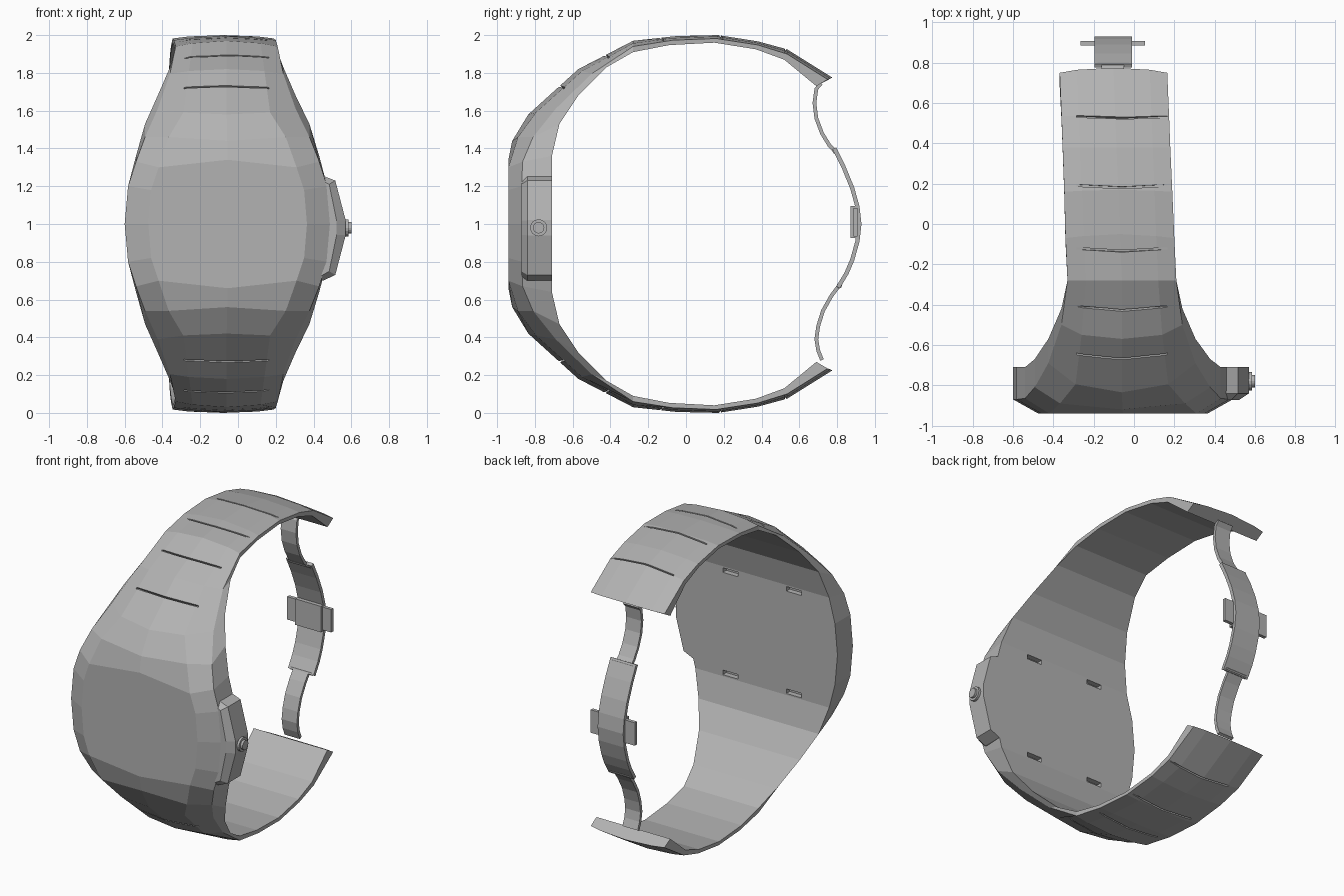
import bpy, bmesh, math
from mathutils import Vector

if "Cube" in bpy.data.objects:
    bpy.data.objects.remove(bpy.data.objects["Cube"])

steel = bpy.data.materials.new("grey_metal")
steel.diffuse_color = (0.45, 0.45, 0.45, 1)
steel.use_nodes = True
steel.node_tree.nodes["Principled BSDF"].inputs["Base Color"].default_value = steel.diffuse_color


def finish(bm, name):
    """Turn a bmesh into a flat shaded grey object."""
    bmesh.ops.recalc_face_normals(bm, faces=bm.faces)
    me = bpy.data.meshes.new(name)
    bm.to_mesh(me)
    bm.free()
    ob = bpy.data.objects.new(name, me)
    me.materials.append(steel)
    bpy.context.collection.objects.link(ob)
    return ob


def loft(bm, rings):
    """Skin closed rings of points and cap both ends."""
    vs = [[bm.verts.new(p) for p in r] for r in rings]
    n = len(vs[0])
    for a, b in zip(vs, vs[1:]):
        for i in range(n):
            j = (i + 1) % n
            bm.faces.new((a[i], a[j], b[j], b[i]))
    bm.faces.new(vs[0])
    bm.faces.new(vs[-1])


def box(bm, x, y, z, sx, sy, sz):
    rings = [[(x + a * sx / 2, y + b * sy / 2, z + c * sz / 2)
              for b, c in ((-1, -1), (1, -1), (1, 1), (-1, 1))] for a in (-1, 1)]
    loft(bm, rings)


def ribbon(name, path, thick, x0, x1):
    """Curved strip following a (y, z) path."""
    pts = [Vector(p) for p in path]
    rings = []
    for i, p in enumerate(pts):
        t = (pts[min(i + 1, len(pts) - 1)] - pts[max(i - 1, 0)]).normalized()
        n = Vector((-t.y, t.x)) * thick / 2
        a, b = p + n, p - n
        rings.append([(x0, a.x, a.y), (x1, a.x, a.y), (x1, b.x, b.y), (x0, b.x, b.y)])
    bm = bmesh.new()
    loft(bm, rings)
    return finish(bm, name)


def cylinder_x(name, x0, x1, y, z, r, sides=16):
    bm = bmesh.new()
    loft(bm, [[(x, y + r * math.cos(k * math.tau / sides), z + r * math.sin(k * math.tau / sides))
               for k in range(sides)] for x in (x0, x1)])
    return finish(bm, name)


# Case and strap: centre x, half width, face half width,
# then inner, side edge, face edge and ridge points as (y, height above middle)
stations = [
    (-.055, .545, .42, (-.71, 0), (-.87, 0), (-.94, 0), (-.94, 0)),
    (-.055, .527, .405, (-.71, .2), (-.87, .2), (-.94, .18), (-.94, .19)),
    (-.055, .485, .365, (-.71, .36), (-.865, .33), (-.94, .30), (-.94, .34)),
    (-.057, .435, .31, (-.67, .53), (-.81, .46), (-.89, .46), (-.92, .44)),
    (-.06, .365, .23, (-.57, .68), (-.69, .61), (-.795, .59), (-.835, .58)),
    (-.06, .30, .20, (-.42, .83), (-.50, .795), (-.55, .81), (-.57, .82)),
    (-.06, .27, .18, (-.28, .91), (-.28, .94), (-.28, .957), (-.28, .97)),
    (-.07, .27, .18, (-.09, .947), (-.07, .973), (-.06, .985), (-.05, .995)),
    (-.078, .268, .18, (.15, .96), (.16, .982), (.165, .993), (.17, 1.0)),
    (-.087, .267, .18, (.37, .925), (.38, .948), (.38, .958), (.38, .967)),
    (-.093, .267, .18, (.52, .87), (.535, .90), (.535, .914), (.535, .925)),
    (-.102, .267, .18, (.69, .73), (.75, .765), (.765, .77), (.775, .775)),
]


def ring(st, s):
    cx, w, fw, inner, side, face, ridge = st
    xs = (-w, -w, -fw, 0, fw, w, w)
    ps = (inner, side, face, ridge, face, side, inner)
    return [(cx + x, p[0], 1 + s * p[1]) for x, p in zip(xs, ps)]


bm = bmesh.new()
loft(bm, [ring(s, -1) for s in reversed(stations[1:])] + [ring(s, 1) for s in stations])
body = finish(bm, "case_and_strap")

# Cutter for shallow chevron grooves across the strap and slots in the case back
bm = bmesh.new()
grooves = [(-.67, .73, 42, .04), (-.43, .895, 30, .03), (-.135, .987, 8, .02),
           (.18, 1.0, -4, .02), (.525, .926, -18, .022)]
for y, h, ang, depth in grooves:
    a = math.radians(ang)
    t, n = Vector((math.cos(a), math.sin(a))), Vector((-math.sin(a), math.cos(a)))
    for s in (-1, 1):
        rings = []
        for x, bend in ((-.285, .012), (-.06, 0), (.165, .012)):
            c = Vector((y, h)) + t * bend
            q = [c + t * u * .005 + n * v
                 for u, v in ((-1, -depth), (1, -depth), (1, .05), (-1, .05))]
            rings.append([(x, p.x, 1 + s * p.y) for p in q])
        loft(bm, rings)
for sx in (-1, 1):
    for sz in (-1, 1):
        box(bm, -.055 + sx * .23, -.71, 1 + sz * .335, .11, .07, .03)
cutter = finish(bm, "groove_cutter")
cutter.hide_render = True
mod = body.modifiers.new("grooves", 'BOOLEAN')
mod.operation = 'DIFFERENCE'
mod.solver = 'EXACT'
mod.object = cutter
bpy.context.view_layer.objects.active = body
bpy.ops.object.modifier_apply(modifier=mod.name)
bpy.data.objects.remove(cutter)

# Crown guard with a bevelled front edge
outline = [(.40, 1.26), (.45, 1.255), (.515, 1.23), (.57, 1.02), (.57, .94),
           (.515, .73), (.45, .70), (.40, .70)]
bm = bmesh.new()
loft(bm, [[(x, -.71, z) for x, z in outline],
          [(x, -.84, z) for x, z in outline],
          [(.40 + (x - .40) * .72, -.872, .98 + (z - .98) * .92) for x, z in outline]])
finish(bm, "crown_guard")

# Winding crown
cylinder_x("crown_stem", .55, .585, -.78, .98, .045)
cylinder_x("crown_cap", .58, .60, -.78, .98, .03)

# Folding clasp: two narrow arms, a wide bowed plate and side buttons
ribbon("upper_clasp_arm", [(.715, 1.745), (.69, 1.715), (.68, 1.64), (.69, 1.56), (.72, 1.48),
                           (.76, 1.415), (.795, 1.38)], .02, -.16, -.05)
ribbon("clasp_plate", [(.785, 1.40), (.835, 1.30), (.88, 1.19), (.908, 1.09), (.918, 1.0),
                       (.908, .91), (.88, .81), (.85, .74), (.805, .665)], .022, -.195, -.01)
ribbon("lower_clasp_arm", [(.815, .68), (.77, .62), (.725, .54), (.70, .46), (.69, .39),
                           (.70, .33), (.72, .28)], .02, -.16, -.05)
for name, y, z in (("upper_hinge_pin", .79, 1.385), ("lower_hinge_pin", .812, .673)):
    cylinder_x(name, -.18, -.025, y, z, .014, 10)
bm = bmesh.new()
box(bm, -.105, .897, 1.01, .32, .022, .15)
finish(bm, "clasp_buttons")
bm = bmesh.new()
box(bm, -.102, .885, 1.01, .185, .03, .17)
finish(bm, "clasp_button_housing")
